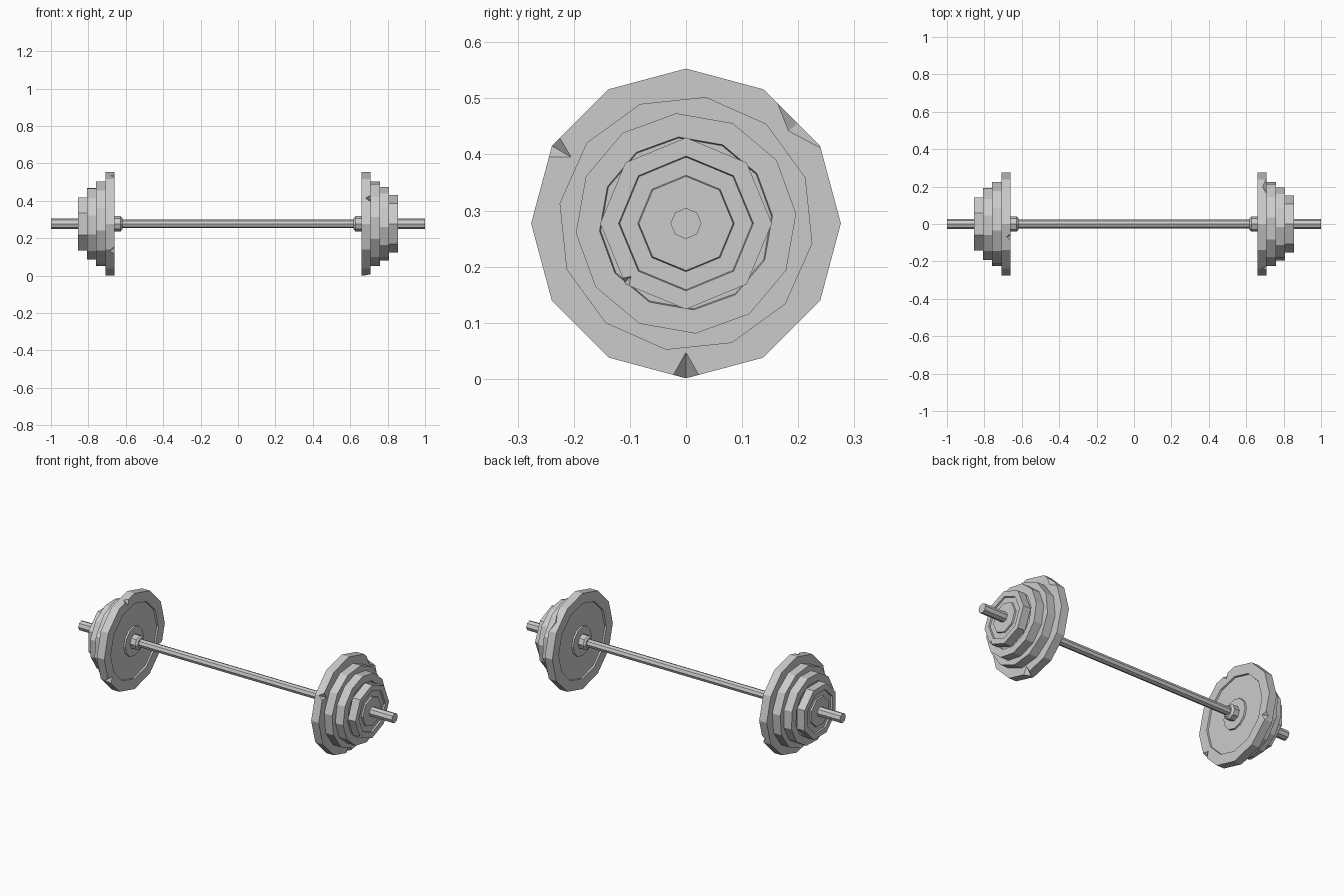
import bpy, bmesh
from math import sin, cos, radians, pi
from mathutils import Vector

if "Cube" in bpy.data.objects:
    bpy.data.objects.remove(bpy.data.objects["Cube"])

ZC = 0.277      # height of the bar axis
HUB = 0.084     # raised hub radius on each plate


def pt(x, r, deg):
    a = radians(deg)
    return Vector((x, r * cos(a), ZC + r * sin(a)))


def finish(name, bm):
    bmesh.ops.recalc_face_normals(bm, faces=bm.faces)
    mesh = bpy.data.meshes.new(name)
    bm.to_mesh(mesh)
    bm.free()
    obj = bpy.data.objects.new(name, mesh)
    bpy.context.collection.objects.link(obj)
    return obj


def lathe(name, profile, sides, turn, closed):
    """Spin (x, radius) points around the bar axis with flat sides."""
    bm = bmesh.new()
    rings = [[bm.verts.new(pt(x, r, turn + 360 * i / sides)) for i in range(sides)]
             for x, r in profile]
    pairs = list(zip(rings, rings[1:]))
    if closed:
        pairs.append((rings[-1], rings[0]))
    else:
        bm.faces.new(rings[0])
        bm.faces.new(rings[-1])
    for a, b in pairs:
        for i in range(sides):
            j = (i + 1) % sides
            bm.faces.new((a[i], a[j], b[j], b[i]))
    return finish(name, bm)


def chip(obj, face_x, inward, radius, chips):
    """Cut wedge-shaped nicks (angle, half width, inner radius, depth) into a rim."""
    bm = bmesh.new()
    for deg, half, r_in, depth in chips:
        tip = pt(face_x, r_in, deg)
        corners = [pt(face_x, radius, deg - half), pt(face_x, radius, deg + half),
                   pt(face_x + inward * depth, radius, deg)]
        # overshoot the rim and the face so the cut is clean
        out = Vector((-inward * 0.004, 0, 0))
        far = [tip + (c - tip) * 1.3 for c in corners]
        v = [bm.verts.new(p) for p in
             (tip, far[0], far[1], far[2], tip + out, far[0] + out, far[1] + out)]
        for f in ((0, 1, 3), (0, 3, 2), (1, 5, 6, 2, 3), (4, 6, 5),
                  (0, 4, 5, 1), (0, 2, 6, 4)):
            bm.faces.new([v[i] for i in f])
    cutter = finish(obj.name + "_chip_cutter", bm)
    cutter.hide_render = True
    cutter.hide_set(True)
    mod = obj.modifiers.new("chips", 'BOOLEAN')
    mod.operation = 'DIFFERENCE'
    mod.solver = 'EXACT'
    mod.object = cutter


def plate(name, x0, x1, r, sides, turn):
    """Weight plate with a recessed ring on both faces."""
    d, rim = 0.009, r * 0.785
    half = [(0, 0.018), (0, HUB), (d, HUB + 0.002), (d, rim - 0.002), (0, rim), (0, r)]
    s = 1 if x1 > x0 else -1
    prof = [(x0 + s * x, q) for x, q in half] + [(x1 - s * x, q) for x, q in reversed(half)]
    return lathe(name, prof, sides, turn, True)


# bar: thin grip in the middle, thicker sleeves at the ends
lathe("bar_grip", [(-0.65, 0.023), (0.65, 0.023)], 8, 0, False)

# inner x, outer x, radius, sides, turn on the right, turn on the left
PLATES = [("large_plate", 0.660, 0.708, 0.276, 12, 0, 0),
          ("medium_plate", 0.708, 0.758, 0.228, 12, 21, 9),
          ("small_plate", 0.758, 0.808, 0.197, 12, 5, 17),
          ("end_plate", 0.808, 0.856, 0.153, 8, 0, 22.5)]

for s, side in ((1, "right"), (-1, "left")):
    lathe(side + "_sleeve", [(s * 0.64, 0.0275), (s * 1.0, 0.0275)], 8, 0, False)
    # stop collar against the largest plate
    lathe(side + "_collar", [(s * 0.618, 0.030), (s * 0.628, 0.041), (s * 0.672, 0.041)],
          8, 0, False)
    for name, x0, x1, r, sides, turn_r, turn_l in PLATES:
        obj = plate(side + "_" + name, s * x0, s * x1, r, sides, turn_r if s > 0 else turn_l)
        # worn nicks in the rims
        if name == "large_plate" and s > 0:
            chip(obj, x1, -1, r, [(42, 13, 0.246, 0.03), (150, 4.5, 0.236, 0.025),
                                  (270, 5.3, 0.230, 0.03)])
        elif name == "large_plate":
            chip(obj, -x0, -1, r, [(105, 5, 0.24, 0.03), (212, 6, 0.24, 0.03),
                                   (335, 5, 0.24, 0.025)])
        elif name == "end_plate" and s > 0:
            chip(obj, x1, -1, r, [(224, 4, 0.136, 0.02)])
